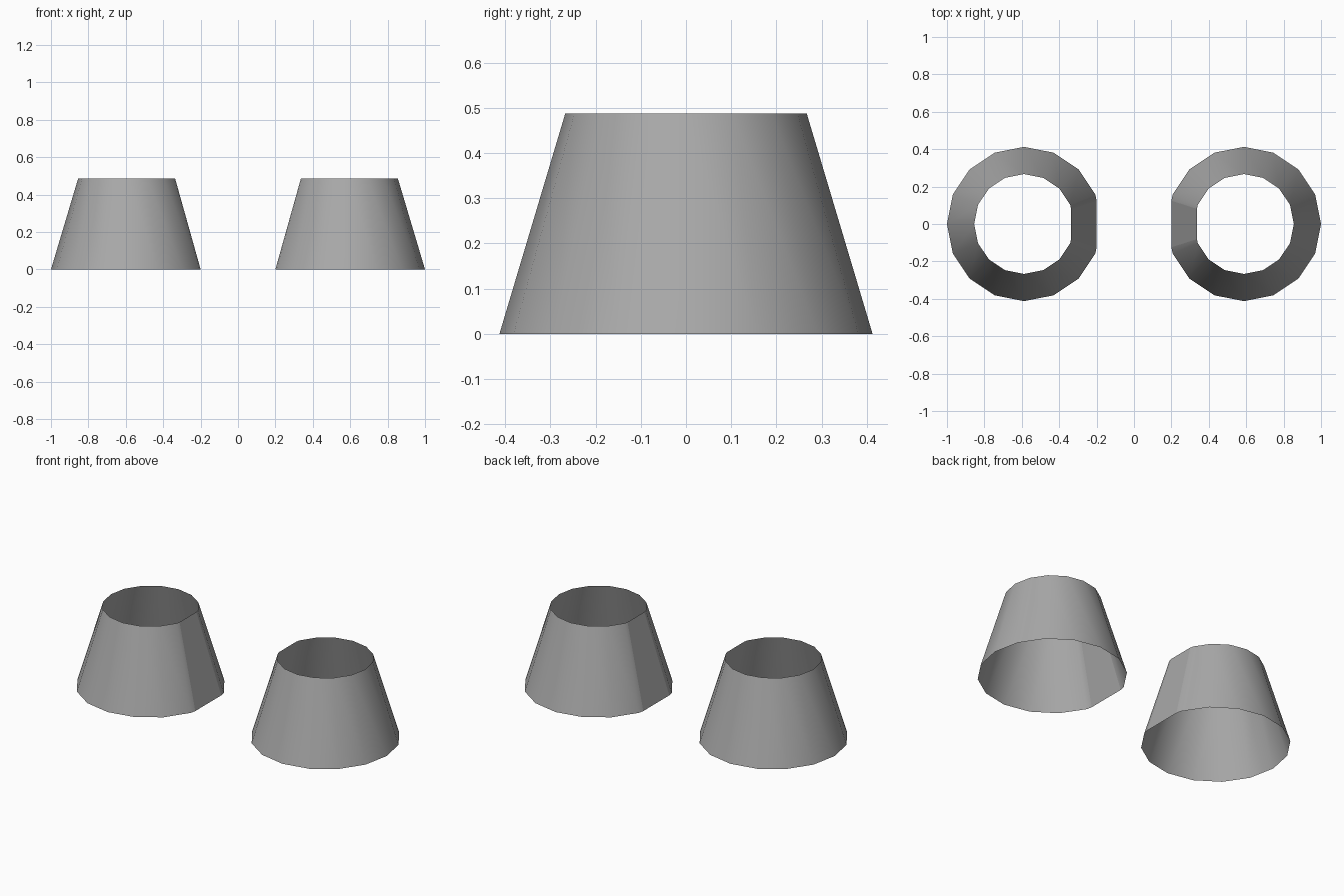
import bpy, bmesh
from mathutils import Vector

HEIGHT = 0.487
BASE_R, TOP_R = 0.4125, 0.267
FLAT = 0.94          # flat inner side, as a fraction of the radius
OFFSET = 0.5875

cube = bpy.data.objects.get("Cube")
if cube:
    bpy.data.objects.remove(cube)

grey = bpy.data.materials.new("mid grey")
grey.use_nodes = True
colour = (0.4, 0.4, 0.4, 1)
grey.diffuse_color = colour
grey.node_tree.nodes["Principled BSDF"].inputs["Base Color"].default_value = colour


def sleeve(name, side):
    """Open tapered sleeve whose side nearest the centre is planed flat."""
    bm = bmesh.new()
    bmesh.ops.create_cone(bm, cap_ends=False, segments=16,
                          radius1=BASE_R, radius2=TOP_R, depth=HEIGHT)
    bmesh.ops.translate(bm, verts=bm.verts, vec=(0, 0, HEIGHT / 2))
    for face in bm.faces:
        face.smooth = True

    # Plane off the inner side along the taper
    inward = -side
    normal = Vector((inward * HEIGHT, 0, FLAT * (BASE_R - TOP_R))).normalized()
    cut = bmesh.ops.bisect_plane(
        bm, geom=bm.verts[:] + bm.edges[:] + bm.faces[:], dist=1e-5,
        plane_co=(inward * FLAT * BASE_R, 0, 0), plane_no=normal, clear_outer=True)
    corners = [v for v in cut["geom_cut"] if isinstance(v, bmesh.types.BMVert)]

    # Close the gap with one flat panel
    low = sorted((v for v in corners if v.co.z < HEIGHT / 2), key=lambda v: v.co.y)
    high = sorted((v for v in corners if v.co.z > HEIGHT / 2), key=lambda v: v.co.y)
    panel = bm.faces.new((low[0], low[-1], high[-1], high[0]))
    panel.normal_update()
    if panel.normal.dot(normal) < 0:
        panel.normal_flip()
    for edge in panel.edges:
        edge.smooth = False

    bmesh.ops.translate(bm, verts=bm.verts, vec=(side * OFFSET, 0, 0))
    mesh = bpy.data.meshes.new(name)
    bm.to_mesh(mesh)
    bm.free()
    mesh.materials.append(grey)
    bpy.context.collection.objects.link(bpy.data.objects.new(name, mesh))


sleeve("left_sleeve", 1)
sleeve("right_sleeve", -1)
